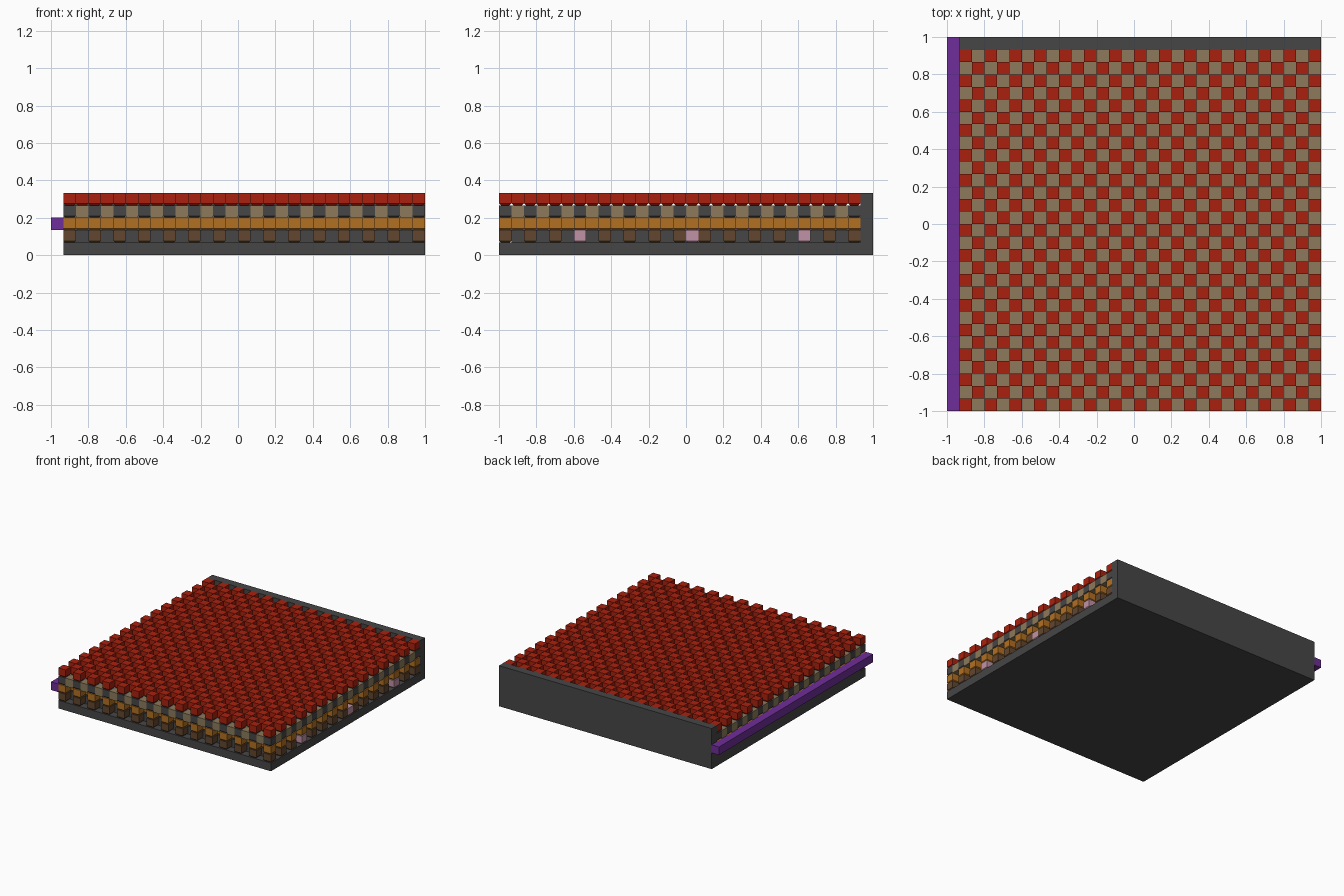
import bpy
import bmesh

cube = bpy.data.objects.get("Cube")
if cube:
    bpy.data.objects.remove(cube)

U = 2 / 30          # edge of one block
N = 29              # blocks along each side of the field
X0, Y0 = -1 + U, -1  # corner of the field
CUT = 0.01          # chamfer under each peg


def material(name, rgb):
    lin = [((c / 255 + 0.055) / 1.055) ** 2.4 for c in rgb]
    m = bpy.data.materials.new(name)
    m.use_nodes = True
    m.diffuse_color = (*lin, 1)
    m.node_tree.nodes["Principled BSDF"].inputs["Base Color"].default_value = (*lin, 1)
    return m


GREY = material("dark grey", (70, 70, 70))
RED = material("red", (170, 33, 14))
TAN = material("tan", (140, 122, 91))
ORANGE = material("orange", (178, 112, 34))
BROWN = material("brown", (98, 70, 46))
PINK = material("pink", (192, 146, 166))
PURPLE = material("purple", (110, 45, 152))


def add_block(bm, i, j, k, size=(1, 1, 1), cut=0):
    """Add a box at a grid cell, optionally chamfered round its bottom."""
    x, y, z = X0 + i * U, Y0 + j * U, k * U
    w, d, h = (s * U for s in size)
    levels = [(z, cut), (z + cut, 0), (z + h, 0)] if cut else [(z, 0), (z + h, 0)]
    rings = []
    for height, inset in levels:
        a, b, c, e = x + inset, x + w - inset, y + inset, y + d - inset
        rings.append([bm.verts.new((px, py, height))
                      for px, py in ((a, c), (b, c), (b, e), (a, e))])
    bm.faces.new(rings[0][::-1])
    bm.faces.new(rings[-1])
    for low, high in zip(rings, rings[1:]):
        for n in range(4):
            m = (n + 1) % 4
            bm.faces.new((low[n], low[m], high[m], high[n]))


def blocks(name, mat, cells, size=(1, 1, 1), cut=0):
    bm = bmesh.new()
    for cell in cells:
        add_block(bm, *cell, size, cut)
    mesh = bpy.data.meshes.new(name)
    bm.to_mesh(mesh)
    bm.free()
    mesh.materials.append(mat)
    ob = bpy.data.objects.new(name, mesh)
    bpy.context.collection.objects.link(ob)
    return ob


field = [(i, j) for i in range(N) for j in range(N)]
even = [c for c in field if sum(c) % 2 == 0]
odd = [c for c in field if sum(c) % 2]
last = N - 1

# Base slab, raised core and back wall
blocks("base_slab", GREY, [(0, 0, 0)], (N, N, 1))
blocks("base_core", GREY, [(0, 1, 1)], (last, last, 1))
blocks("back_wall", GREY, [(0, N, 0)], (N, 1, 5))

# Pegs along the front and side edges
pink_rows = (6, 15, 24)
edge = [(i, j, 1) for i, j in even
        if (j == 0 or i == last) and not (i == last and j in pink_rows)]
blocks("edge_pegs", BROWN, edge, cut=CUT)
blocks("side_markers", PINK, [(last, j, 1) for j in pink_rows], cut=CUT)

# Stacked checkerboard layers
blocks("lower_pegs", ORANGE, [(*c, 2) for c in even], cut=CUT)
blocks("peg_stems", GREY, [(*c, 3) for c in even], cut=CUT)
blocks("infill_blocks", TAN, [(*c, 3) for c in odd])
blocks("top_pegs", RED, [(*c, 4) for c in even], cut=CUT)

# Rail along the side
blocks("side_rail", PURPLE, [(-1, 0, 2)], (1, N + 1, 1))
